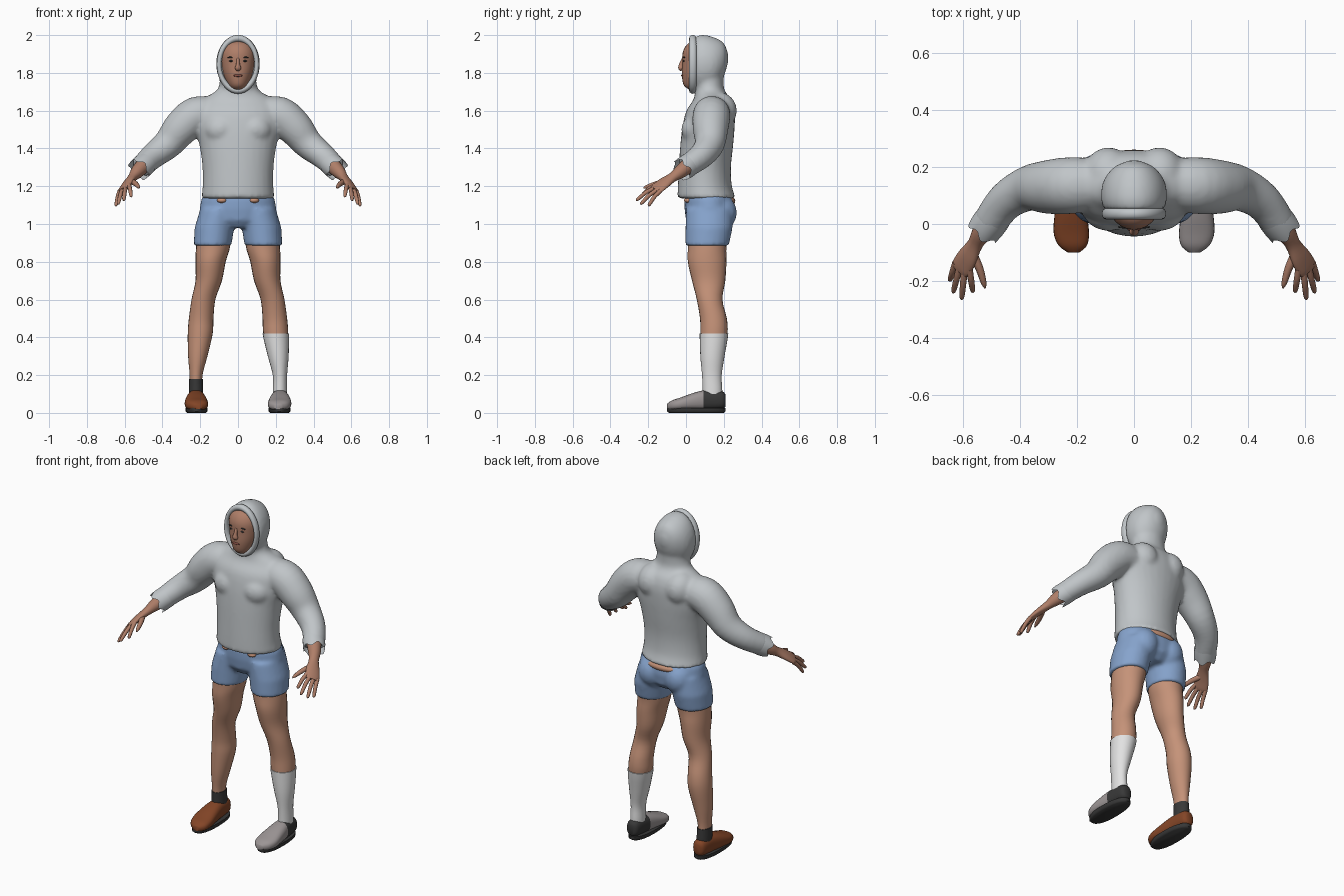
import bpy, bmesh, math
from mathutils import Vector, Matrix

cube = bpy.data.objects.get("Cube")
if cube:
    bpy.data.objects.remove(cube, do_unlink=True)

X, Y, Z = Vector((1, 0, 0)), Vector((0, 1, 0)), Vector((0, 0, 1))


def material(name, *rgb):
    mat = bpy.data.materials.new(name)
    mat.use_nodes = True
    mat.diffuse_color = (*rgb, 1)
    mat.node_tree.nodes["Principled BSDF"].inputs["Base Color"].default_value = (*rgb, 1)
    return mat


fleece = material("grey_fleece", .53, .56, .58)
denim = material("blue_cotton", .24, .37, .61)
skin = material("skin", .56, .29, .19)
tan = material("tanned_skin", .43, .21, .14)
lip = material("lip", .25, .08, .06)
white = material("white_knit", .76, .76, .76)
charcoal = material("charcoal", .04, .04, .04)
leather = material("brown_leather", .23, .06, .02)
suede = material("grey_suede", .33, .30, .30)


def smooth(rings, steps=4):
    """Catmull-Rom interpolation of rings (x, y, z, a, b)."""
    out = []
    last = len(rings) - 1
    for i in range(last):
        quad = zip(rings[max(i - 1, 0)], rings[i], rings[i + 1], rings[min(i + 2, last)])
        quad = list(quad)
        for k in range(steps):
            t = k / steps
            out.append([q + t / 2 * (r - p + t * (2*p - 5*q + 4*r - s + t * (3*(q - r) + s - p)))
                        for p, q, r, s in quad])
    return out + [list(rings[last])]


def tube(bm, rings, side=1, ref=X, normal=None, n=24, power=1, jag=0, caps=True):
    """Loft ellipses; side mirrors in x, normal fixes the ring plane."""
    rows = []
    for i, (x, y, z, a, b) in enumerate(rings):
        before, after = rings[max(i - 1, 0)], rings[min(i + 1, len(rings) - 1)]
        t = normal or (Vector(after[:3]) - Vector(before[:3])).normalized()
        u = (ref - t * ref.dot(t)).normalized()
        v = t.cross(u)
        row = []
        for k in range(n):
            ang = math.tau * k / n
            c, s = math.cos(ang), math.sin(ang)
            p = Vector((x, y, z)) + u * a * math.copysign(abs(c) ** power, c)
            p += v * b * math.copysign(abs(s) ** power, s)
            if i == len(rings) - 1:
                p += t * jag * math.sin(5 * ang)
            row.append(bm.verts.new((p.x * side, p.y, p.z)))
        rows.append(row)
    for lower, upper in zip(rows, rows[1:]):
        for k in range(n):
            j = (k + 1) % n
            bm.faces.new((lower[k], lower[j], upper[j], upper[k]))
    if caps:
        bm.faces.new(rows[0])
        bm.faces.new(rows[-1])


def ball(bm, centre, radii, side=1):
    place = Matrix.Translation((centre[0] * side, centre[1], centre[2]))
    bmesh.ops.create_uvsphere(bm, u_segments=20, v_segments=12, radius=1,
                              matrix=place @ Matrix.Diagonal((*radii, 1)))


def finish(bm, name, *mats, fuse=0, rule=None):
    """Turn the bmesh into an object; fuse merges overlapping volumes."""
    bmesh.ops.recalc_face_normals(bm, faces=bm.faces[:])
    if rule:
        for f in bm.faces:
            f.material_index = rule(f.calc_center_median())
    mesh = bpy.data.meshes.new(name)
    bm.to_mesh(mesh)
    bm.free()
    ob = bpy.data.objects.new(name, mesh)
    bpy.context.collection.objects.link(ob)
    for m in mats:
        mesh.materials.append(m)
    if fuse:
        remesh = ob.modifiers.new("fuse", "REMESH")
        remesh.mode, remesh.voxel_size, remesh.use_smooth_shade = "VOXEL", fuse, True
        relax = ob.modifiers.new("relax", "SMOOTH")
        relax.factor, relax.iterations = .5, 7
    else:
        bpy.ops.object.select_all(action="DESELECT")
        ob.select_set(True)
        bpy.context.view_layer.objects.active = ob
        bpy.ops.object.shade_smooth_by_angle(angle=math.radians(50))
    return ob


# Hooded top: torso, hood, shoulder blades, chest and sleeves fused together
arm = [(.12, .14, 1.58, .09, .09), (.22, .135, 1.575, .1, .1), (.3, .13, 1.51, .095, .095),
       (.37, .125, 1.425, .08, .08), (.45, .08, 1.36, .068, .068), (.51, 0, 1.303, .06, .06)]
top = bmesh.new()
tube(top, smooth([(0, .11, 1.135, .195, .155), (0, .1, 1.2, .187, .143), (0, .1, 1.3, .188, .138),
                  (0, .11, 1.42, .205, .14), (0, .12, 1.52, .235, .138), (0, .13, 1.6, .235, .128),
                  (0, .14, 1.66, .19, .1), (0, .125, 1.71, .11, .078), (0, .12, 1.78, .095, .08)]),
     normal=Z, n=32)
tube(top, smooth([(0, .05, 1.848, .105, .145), (0, .09, 1.848, .116, .154), (0, .15, 1.85, .108, .138),
                  (0, .2, 1.87, .07, .088), (0, .224, 1.88, .015, .02)]), normal=Y, n=32)
for side in (1, -1):
    tube(top, smooth(arm), side, ref=Z)
    ball(top, (.09, .17, 1.6), (.09, .1, .1), side)
    ball(top, (.09, .05, 1.5), (.09, .075, .08), side)
finish(top, "hooded_top", fleece, fuse=.011)

# Rim around the face opening
bpy.ops.mesh.primitive_torus_add(major_radius=.1, minor_radius=.013, major_segments=48,
                                 minor_segments=12, location=(0, .036, 1.845))
rim = bpy.context.object
rim.name = "hood_rim"
rim.scale = (1, 1.38, 1.5)
rim.rotation_euler.x = math.pi / 2
rim.data.materials.append(fleece)
rim.data.shade_smooth()

# Head with nose, lips, eyes and brows
head = bmesh.new()
tube(head, smooth([(0, .07, 1.71, .035, .05), (0, .07, 1.735, .055, .082), (0, .07, 1.79, .077, .092),
                   (0, .07, 1.85, .088, .09), (0, .07, 1.91, .088, .087), (0, .075, 1.955, .065, .065),
                   (0, .08, 1.975, .02, .02)]), normal=Z)
tube(head, smooth([(0, -.014, 1.875, .008, .008), (0, -.025, 1.845, .01, .012),
                   (0, -.027, 1.825, .017, .014), (0, -.02, 1.815, .01, .008)]), n=12)
finish(head, "head", tan)
mouth = bmesh.new()
ball(mouth, (0, -.019, 1.786), (.024, .007, .007))
finish(mouth, "lips", lip)
eyes = bmesh.new()
for side in (1, -1):
    ball(eyes, (.034, -.011, 1.863), (.013, .005, .005), side)
    ball(eyes, (.036, -.01, 1.882), (.021, .005, .004), side)
finish(eyes, "eyes_and_brows", charcoal)

# Shorts with rounded seat
shorts = bmesh.new()
tube(shorts, [(0, .12, 1.16, .18, .12), (0, .122, 1.13, .195, .13), (0, .125, 1.08, .203, .133),
              (0, .125, 1.02, .19, .125), (0, .12, .98, .1, .09)], normal=Z, n=32)
for side in (1, -1):
    tube(shorts, [(.1, .125, 1.08, .1, .125), (.125, .122, .98, .105, .125), (.135, .112, .885, .1, .115)],
         side, normal=Z)
    ball(shorts, (.088, .17, 1.06), (.088, .1, .1), side)
finish(shorts, "shorts", denim, fuse=.01)

# Bare skin showing at the waist
waist = bmesh.new()
ball(waist, (0, .225, 1.122), (.1, .036, .026))
for side in (1, -1):
    ball(waist, (.085, .012, 1.125), (.026, .022, .014), side)
finish(waist, "waist_skin", skin)

# Limbs on both sides
leg = smooth([(.12, .12, 1, .09, .11), (.132, .112, .88, .09, .102), (.145, .112, .8, .08, .102),
              (.155, .12, .7, .07, .088), (.183, .125, .6, .063, .068), (.195, .145, .5, .065, .071),
              (.2, .148, .42, .066, .072), (.213, .14, .3, .051, .06), (.222, .137, .2, .034, .048),
              (.222, .14, .12, .034, .048), (.222, .14, .06, .034, .048)])
shoe = smooth([(.222, .21, .065, .02, .03), (.222, .19, .068, .038, .046), (.222, .11, .068, .046, .053),
               (.222, .04, .06, .056, .046), (.22, -.03, .047, .062, .034), (.215, -.075, .04, .05, .026),
               (.212, -.1, .034, .02, .014)])
sole = [(.219, .055, 0, .05, .145), (.219, .055, .008, .058, .155), (.219, .055, .026, .058, .155)]
across = Vector((.8, .4, -.55)).normalized()
tips = [(.565, -.24, 1.145), (.605, -.265, 1.125), (.635, -.242, 1.105), (.647, -.2, 1.096)]

for side, label, knit, sock_top, upper, heel in (
        (1, "left", white, .43, suede, charcoal), (-1, "right", charcoal, .2, leather, leather)):
    bm = bmesh.new()
    tube(bm, leg, side, normal=Z)
    finish(bm, label + "_leg", skin)

    bm = bmesh.new()
    tube(bm, [(x, y, z, a + .004, b + .004) for x, y, z, a, b in leg if z < sock_top], side, normal=Z)
    finish(bm, label + "_sock", knit)

    bm = bmesh.new()
    tube(bm, shoe, side, normal=Y, power=.8)
    finish(bm, label + "_shoe", upper, heel, rule=lambda c: int(c.y > .1))
    bm = bmesh.new()
    tube(bm, sole, side, normal=Z, power=.85)
    finish(bm, label + "_sole", charcoal)

    # Torn cuff at the end of the sleeve
    bm = bmesh.new()
    tube(bm, [(.49, .025, 1.32, .061, .061), (.512, -.003, 1.3, .062, .062), (.526, -.02, 1.287, .06, .06)],
         side, ref=Z, jag=.012, caps=False, n=30)
    finish(bm, label + "_cuff", fleece)

    # Forearm, palm, fingers and thumb
    bm = bmesh.new()
    tube(bm, smooth([(.47, .05, 1.34, .045, .045), (.53, -.025, 1.28, .036, .036),
                     (.557, -.07, 1.248, .028, .024), (.583, -.115, 1.218, .039, .019),
                     (.604, -.15, 1.19, .041, .015), (.612, -.165, 1.18, .034, .01)]), side, ref=across)
    for i, tip in enumerate(tips):
        end = Vector(tip)
        base = Vector((.602, -.147, 1.192)) + across * (i - 1.5) * .021
        mid = base.lerp(end, .5) + Z * .008
        tube(bm, smooth([(*base, .012, .012), (*mid, .011, .011), (*base.lerp(end, .9), .009, .009),
                         (*end, .003, .003)]), side, n=10)
    tube(bm, smooth([(.568, -.1, 1.228, .016, .016), (.543, -.155, 1.214, .014, .014),
                     (.528, -.205, 1.198, .01, .01), (.523, -.225, 1.19, .003, .003)]), side, n=10)
    finish(bm, label + "_forearm_and_hand", tan)
